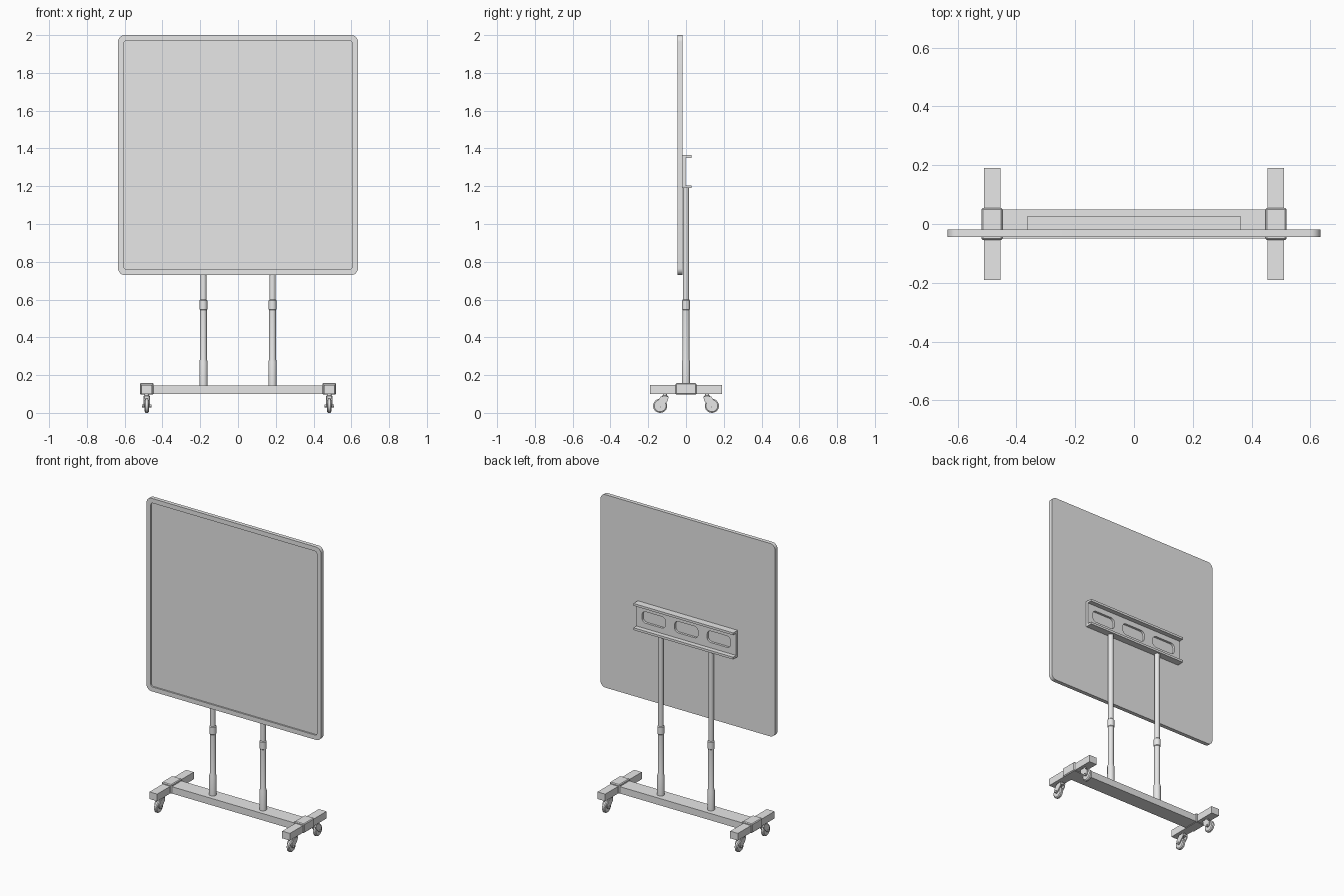
import bpy, bmesh, math
from mathutils import Matrix, Vector

cube = bpy.data.objects.get("Cube")
if cube:
    bpy.data.objects.remove(cube, do_unlink=True)

grey = bpy.data.materials.new("light grey")
grey.use_nodes = True
grey.diffuse_color = (0.8, 0.8, 0.8, 1)
grey.node_tree.nodes["Principled BSDF"].inputs["Base Color"].default_value = (0.8, 0.8, 0.8, 1)

# Axis maps for flat profiles: drawn in x-z (thick along y) or y-z (thick along x)
FACING_Y = Matrix(((1, 0, 0), (0, 0, -1), (0, 1, 0)))
FACING_X = Matrix(((0, 0, 1), (1, 0, 0), (0, 1, 0)))


def finish(name, bm, smooth=False):
    bmesh.ops.recalc_face_normals(bm, faces=bm.faces)
    mesh = bpy.data.meshes.new(name)
    bm.to_mesh(mesh)
    bm.free()
    mesh.materials.append(grey)
    ob = bpy.data.objects.new(name, mesh)
    bpy.context.collection.objects.link(ob)
    if smooth:
        bpy.ops.object.select_all(action='DESELECT')
        ob.select_set(True)
        bpy.context.view_layer.objects.active = ob
        bpy.ops.object.shade_smooth_by_angle(angle=math.radians(35))
    return ob


def box(name, xs, ys, zs):
    bm = bmesh.new()
    bmesh.ops.create_cube(bm, size=1)
    for v in bm.verts:
        v.co = [lo + (c + 0.5) * (hi - lo) for c, (lo, hi) in zip(v.co, (xs, ys, zs))]
    return finish(name, bm)


def lathe(name, origin, profile, axis='Z', sides=24):
    """Spin (radius, height) points round the axis."""
    bm = bmesh.new()
    rings = []
    for r, h in profile:
        ring = []
        for i in range(sides):
            a = math.tau * i / sides
            p = Vector((r * math.cos(a), r * math.sin(a), h))
            ring.append(bm.verts.new((FACING_X @ p if axis == 'X' else p) + Vector(origin)))
        rings.append(ring)
    for low, high in zip(rings, rings[1:]):
        for i in range(sides):
            j = (i + 1) % sides
            bm.faces.new((low[i], low[j], high[j], high[i]))
    bm.faces.new(rings[0])
    bm.faces.new(rings[-1])
    return finish(name, bm, True)


def rounded(cx, cz, w, h, r, steps=6):
    """Outline of a rounded rectangle."""
    pts = []
    for q, (sx, sz) in enumerate(((1, 1), (-1, 1), (-1, -1), (1, -1))):
        for i in range(steps + 1):
            a = math.pi / 2 * (q + i / steps)
            pts.append((cx + sx * (w / 2 - r) + r * math.cos(a),
                        cz + sz * (h / 2 - r) + r * math.sin(a)))
    return pts


def plate(name, loops, lo, hi, facing, smooth=False):
    """Extrude an outline, with any further outlines as holes."""
    curve = bpy.data.curves.new(name, 'CURVE')
    curve.dimensions = '2D'
    curve.fill_mode = 'BOTH'
    curve.extrude = (hi - lo) / 2
    for loop in loops:
        s = curve.splines.new('POLY')
        s.points.add(len(loop) - 1)
        for p, (a, b) in zip(s.points, loop):
            p.co = (a, b, 0, 1)
        s.use_cyclic_u = True
    helper = bpy.data.objects.new(name + " outline", curve)
    mesh = bpy.data.meshes.new_from_object(helper)
    bm = bmesh.new()
    bm.from_mesh(mesh)
    bpy.data.objects.remove(helper)
    bpy.data.curves.remove(curve)
    bpy.data.meshes.remove(mesh)
    bmesh.ops.remove_doubles(bm, verts=bm.verts, dist=1e-5)
    mid = (lo + hi) / 2
    shift = Vector((0, mid, 0)) if facing is FACING_Y else Vector((mid, 0, 0))
    for v in bm.verts:
        v.co = facing @ v.co + shift
    return finish(name, bm, smooth)


# Board: rounded frame around a recessed panel
W, H, MID = 1.27, 1.27, 1.365
FRONT, BACK, RECESS = -0.044, -0.018, -0.034
plate("board_frame", [rounded(0, MID, W, H, 0.035), rounded(0, MID, W - 0.06, H - 0.06, 0.015)],
      FRONT, RECESS, FACING_Y, True)
plate("board_panel", [rounded(0, MID, W, H, 0.035)], RECESS, BACK, FACING_Y, True)

# Mounting channel: slotted web with two flanges
slots = [rounded(x, 1.278, 0.17, 0.075, 0.026) for x in (-0.237, 0, 0.237)]
plate("bracket_web", [[(-0.363, 1.19), (0.363, 1.19), (0.363, 1.365), (-0.363, 1.365)]] + slots,
      BACK, -0.003, FACING_Y, True)
for name, z in (("lower", 1.19), ("upper", 1.35)):
    box(name + "_bracket_flange", (-0.363, 0.363), (BACK, 0.028), (z, z + 0.015))

# Base crossbar
box("base_crossbar", (-0.46, 0.46), (-0.05, 0.05), (0.1, 0.145))

# Fork side outline, measured outward from the base centre
fork = [(0.093, 0.088), (0.132, 0.088), (0.155, 0.058), (0.152, 0.036),
        (0.14, 0.028), (0.126, 0.034), (0.095, 0.066)]

for side, sx in (("left", 1), ("right", -1)):
    # Telescopic post
    lathe(side + "_post", (sx * 0.183, 0, 0),
          [(0.022, 0.14), (0.022, 0.27), (0.018, 0.285), (0.018, 0.545), (0.021, 0.548),
           (0.021, 0.595), (0.0165, 0.6), (0.0165, 1.195)])
    # Foot and the sleeve joining it to the crossbar
    cx = sx * 0.483
    box(side + "_foot", (cx - 0.028, cx + 0.028), (-0.19, 0.19), (0.1, 0.147))
    sleeve = box(side + "_foot_sleeve", (cx - 0.036, cx + 0.036), (-0.055, 0.055), (0.097, 0.158))
    bevel = sleeve.modifiers.new("soft edges", 'BEVEL')
    bevel.width = 0.005

    # Swivel casters
    for end, sy in (("back", 1), ("front", -1)):
        name = f"{side}_{end}_caster"
        lathe(name + "_stem", (cx, sy * 0.112, 0), [(0.016, 0.08), (0.016, 0.09), (0.011, 0.092), (0.011, 0.102)])
        axle = (cx, sy * 0.137, 0.0375)
        lathe(name + "_wheel", axle,
              [(0.031, -0.011), (0.0375, -0.006), (0.0375, 0.006), (0.031, 0.011)], 'X')
        lathe(name + "_axle", axle, [(0.008, -0.024), (0.008, 0.024)], 'X', 12)
        outline = [(sy * y, z) for y, z in fork]
        for d in (-1, 1):
            inner, outer = sorted((cx + d * 0.012, cx + d * 0.018))
            plate(name + "_fork_cheek", [outline], inner, outer, FACING_X)
        box(name + "_fork_bridge", (cx - 0.013, cx + 0.013),
            sorted((sy * 0.093, sy * 0.13)), (0.076, 0.088))
